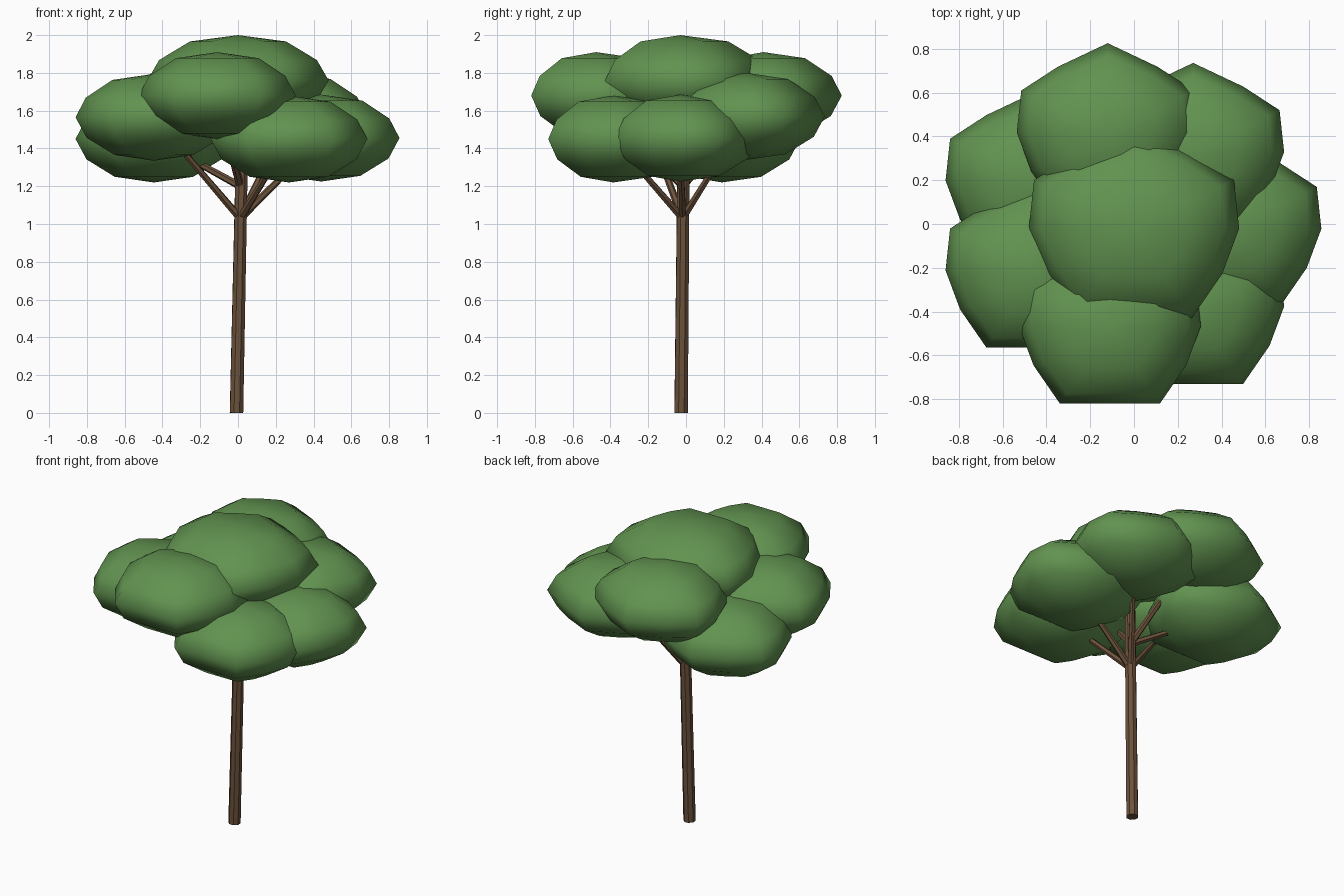
import bpy
from mathutils import Vector

if "Cube" in bpy.data.objects:
    bpy.data.objects.remove(bpy.data.objects["Cube"])


def material(name, color):
    m = bpy.data.materials.new(name)
    m.diffuse_color = color
    m.use_nodes = True
    m.node_tree.nodes["Principled BSDF"].inputs["Base Color"].default_value = m.diffuse_color
    return m


LEAF = material("leaf_green", (0.12, 0.29, 0.08, 1))
BARK = material("bark_brown", (0.15, 0.085, 0.045, 1))


def add_mesh(name, verts, faces, mat, smooth):
    me = bpy.data.meshes.new(name)
    me.from_pydata(verts, [], faces)
    me.materials.append(mat)
    for p in me.polygons:
        p.use_smooth = smooth
    ob = bpy.data.objects.new(name, me)
    bpy.context.collection.objects.link(ob)
    return ob


# Leaf clump: one mirrored outline, stacked in shrinking rings between two poles
HALF = [(0.55, 0.74), (0.95, 0.48), (1.0, 0.02), (0.84, -0.41), (0.55, -0.83)]
OUTLINE = [(0, 1)] + [(-x, y) for x, y in HALF] + [(x, y) for x, y in reversed(HALF)]
PROFILE = [(0.50, -0.87), (0.86, -0.47), (1.0, 0.0), (0.87, 0.45), (0.53, 0.86)]


def clump(name, center, r, rz):
    n = len(OUTLINE)
    c = Vector(center)
    verts = [c + Vector((x * s * r, y * s * r, h * rz)) for s, h in PROFILE for x, y in OUTLINE]
    bottom, top = len(verts), len(verts) + 1
    verts += [c - Vector((0, 0, rz)), c + Vector((0, 0, rz))]
    faces = []
    for i in range(n):
        j = (i + 1) % n
        faces.append((j, i, bottom))
        for k in range(len(PROFILE) - 1):
            faces.append((k * n + i, k * n + j, (k + 1) * n + j, (k + 1) * n + i))
        last = (len(PROFILE) - 1) * n
        faces.append((last + i, last + j, top))
    return add_mesh(name, verts, faces, LEAF, True)


# Tapered limb between two points
def limb(name, a, b, r1, r2, sides):
    a, b = Vector(a), Vector(b)
    bpy.ops.mesh.primitive_cone_add(vertices=sides, radius1=r1, radius2=r2, depth=(b - a).length,
                                    location=(a + b) / 2,
                                    rotation=(b - a).to_track_quat('Z', 'Y').to_euler())
    ob = bpy.context.object
    ob.name = name
    ob.data.materials.append(BARK)
    bpy.ops.object.shade_smooth_by_angle(angle=0.5)
    return ob


# Trunk, leaning slightly, running up into the crown
limb("trunk", (-0.008, -0.026, 0), (0.022, -0.012, 1.45), 0.038, 0.034, 8)

# Crown top
clump("crown_top", (0, -0.03, 1.76), 0.48, 0.24)

# Surrounding clumps, each with the branch that carries it: name, centre, branch start height
CLUMPS = [
    ("front", (-0.11, -0.475, 1.68), 1.20),
    ("back", (-0.12, 0.41, 1.68), 1.20),
    ("left_front", (-0.445, -0.22, 1.565), 1.03),
    ("left_back", (-0.445, 0.19, 1.45), 1.20),
    ("right", (0.44, -0.03, 1.455), 1.03),
    ("right_front", (0.27, -0.385, 1.45), 1.03),
    ("right_back", (0.27, 0.32, 1.57), 1.03),
]
for name, center, z in CLUMPS:
    clump("crown_" + name, center, 0.415, 0.23)
    start = Vector((0.012, -0.018, z))
    limb("branch_" + name, start, start.lerp(Vector(center), 0.9), 0.021, 0.014, 6)
